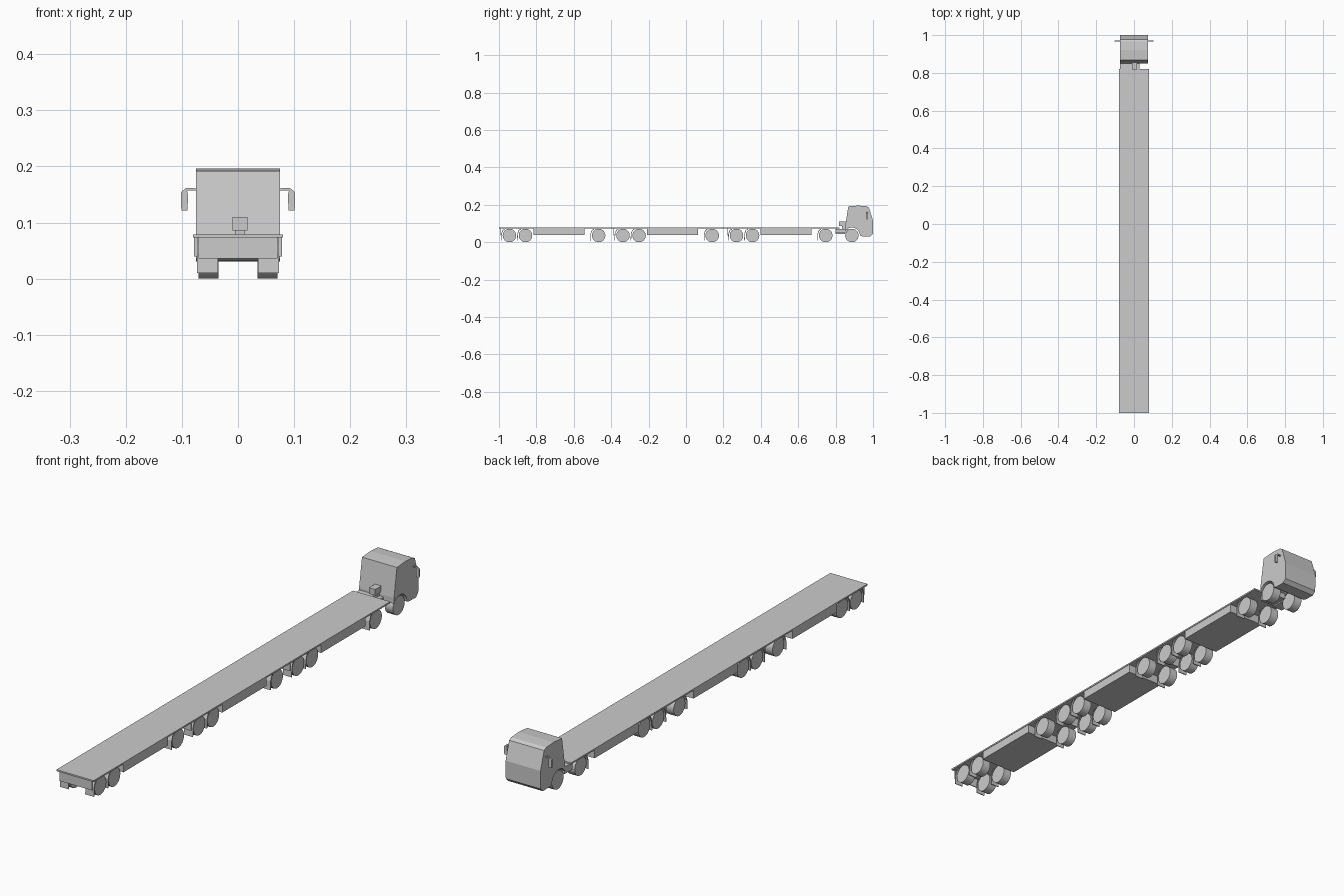
import bpy, bmesh, math
from mathutils import Vector

if "Cube" in bpy.data.objects:
    bpy.data.objects.remove(bpy.data.objects["Cube"], do_unlink=True)

grey = bpy.data.materials.new("plain grey")
grey.use_nodes = True
COLOUR = (0.6, 0.6, 0.6, 1)
grey.diffuse_color = COLOUR
grey.node_tree.nodes["Principled BSDF"].inputs["Base Color"].default_value = COLOUR


def finish(name, bm):
    bmesh.ops.recalc_face_normals(bm, faces=bm.faces)
    mesh = bpy.data.meshes.new(name)
    bm.to_mesh(mesh)
    bm.free()
    mesh.materials.append(grey)
    obj = bpy.data.objects.new(name, mesh)
    bpy.context.collection.objects.link(obj)
    return obj


def box(name, x, y, z):
    """Box from three (low, high) ranges."""
    bm = bmesh.new()
    bmesh.ops.create_cube(bm, size=1)
    for v in bm.verts:
        v.co = Vector([(a + b) / 2 + c * (b - a) for c, (a, b) in zip(v.co, (x, y, z))])
    return finish(name, bm)


def extrude_x(name, profile, x0, x1):
    """Extrude a closed (y, z) profile from x0 to x1."""
    bm = bmesh.new()
    face = bm.faces.new([bm.verts.new((x0, y, z)) for y, z in profile])
    ext = bmesh.ops.extrude_face_region(bm, geom=[face])
    verts = [g for g in ext["geom"] if isinstance(g, bmesh.types.BMVert)]
    bmesh.ops.translate(bm, verts=verts, vec=(x1 - x0, 0, 0))
    return finish(name, bm)


def arc(cy, cz, r, start, end, steps):
    angles = [math.radians(start + (end - start) * i / steps) for i in range(steps + 1)]
    return [(cy + r * math.cos(a), cz + r * math.sin(a)) for a in angles]


def wheel(name, y, side):
    obj = extrude_x(name, arc(y, 0.036, 0.036, 0, 345, 23), side * 0.035, side * 0.07)
    bpy.ops.object.select_all(action="DESELECT")
    obj.select_set(True)
    bpy.context.view_layer.objects.active = obj
    bpy.ops.object.shade_smooth_by_angle(angle=math.radians(30))


def mudflap(name, y, side):
    # Thin flap hanging behind the wheel, bent forward at its top
    profile = [(y - 0.026, 0.073), (y - 0.037, 0.064), (y - 0.044, 0.045), (y - 0.045, 0.01),
               (y - 0.042, 0.01), (y - 0.041, 0.045), (y - 0.034, 0.062), (y - 0.024, 0.07)]
    extrude_x(name, profile, side * 0.036, side * 0.073)


# Long flat deck
box("deck", (-0.08, 0.08), (-1.0, 0.82), (0.073, 0.079))

# Three repeated running gear sections
for i in range(3):
    y0 = -0.992 + 0.607 * i
    box(f"end_plate_{i}", (-0.07, 0.07), (y0 - 0.003, y0), (0.036, 0.074))
    box(f"underbody_box_{i}", (-0.078, 0.078), (y0 + 0.177, y0 + 0.45), (0.04, 0.074))
    for j, offset in enumerate((0.048, 0.134, 0.525)):
        for side, label in ((1, "left"), (-1, "right")):
            wheel(f"wheel_{label}_{i}_{j}", y0 + offset, side)
            mudflap(f"mudflap_{label}_{i}_{j}", y0 + offset, side)

# Cab with front slope, slanted back and wheel arches
cab_profile = [(0.868, 0.192), (0.85, 0.08)]
cab_profile += arc(0.887, 0.036, 0.043, 150, 0, 10)
cab_profile += [(0.94, 0.032), (0.985, 0.031), (0.999, 0.045), (1.0, 0.115),
                (0.978, 0.186), (0.965, 0.193), (0.92, 0.196)]
extrude_x("cab", cab_profile, -0.075, 0.075)
for side, label in ((1, "left"), (-1, "right")):
    wheel(f"cab_wheel_{label}", 0.887, side)

# Chassis and equipment behind the cab
box("chassis_frame", (-0.03, 0.03), (0.80, 0.87), (0.05, 0.072))
box("side_tank", (-0.073, -0.03), (0.80, 0.851), (0.045, 0.072))
box("coupling_box", (-0.01, 0.017), (0.818, 0.858), (0.086, 0.11))
box("coupling_post", (-0.005, 0.012), (0.835, 0.852), (0.06, 0.087))

# Door mirrors on bent arms
for side, label in ((1, "left"), (-1, "right")):
    outline = [(0.074, 0.157), (0.074, 0.161), (0.092, 0.162), (0.102, 0.154),
               (0.101, 0.122), (0.09, 0.122), (0.089, 0.15), (0.091, 0.157)]
    bm = bmesh.new()
    face = bm.faces.new([bm.verts.new((side * x, 0.965, z)) for x, z in outline])
    ext = bmesh.ops.extrude_face_region(bm, geom=[face])
    bmesh.ops.translate(bm, vec=(0, 0.006, 0),
                        verts=[g for g in ext["geom"] if isinstance(g, bmesh.types.BMVert)])
    finish(f"mirror_{label}", bm)
